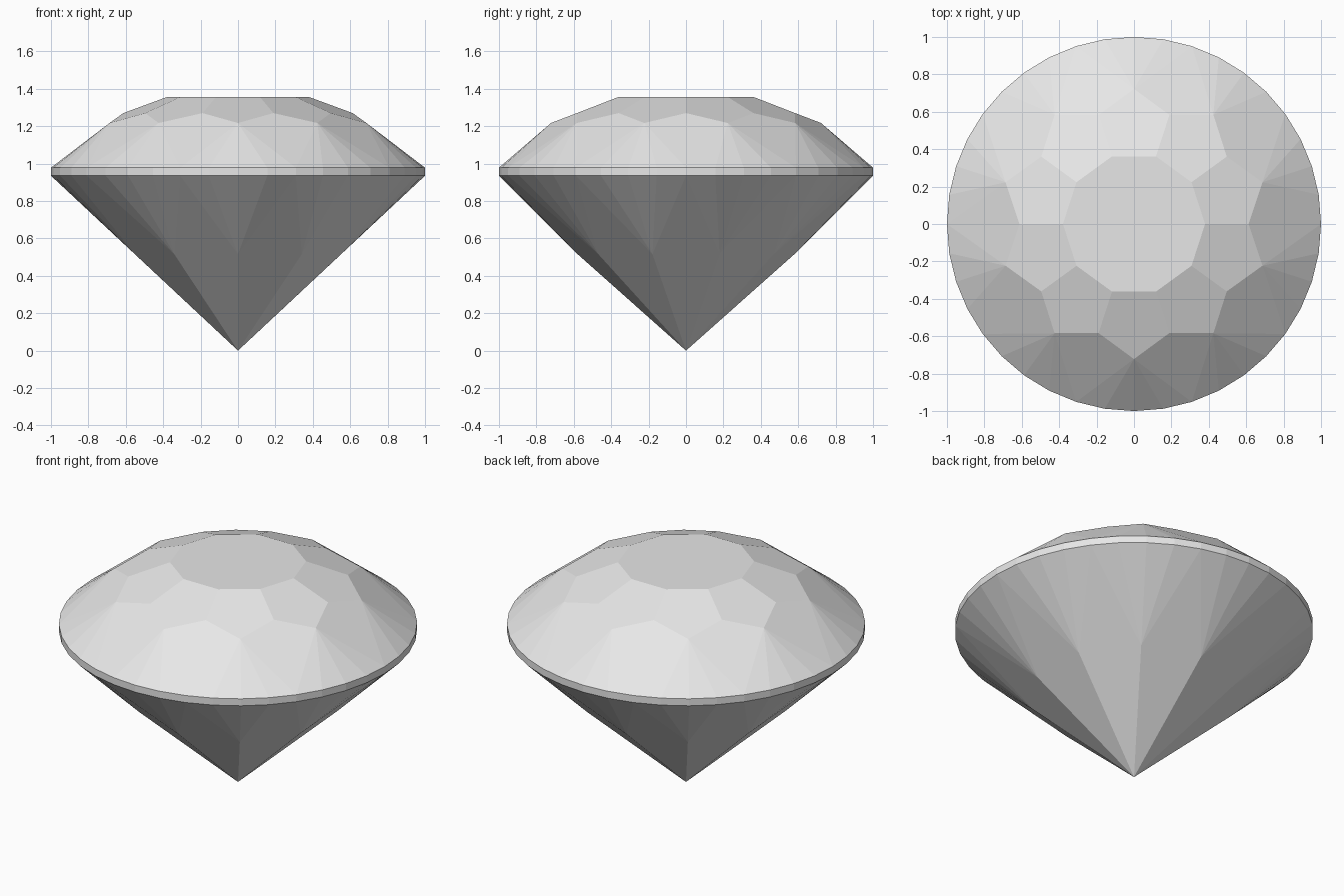
import bpy
import bmesh
from math import sin, cos, radians

cube = bpy.data.objects.get("Cube")
if cube:
    bpy.data.objects.remove(cube, do_unlink=True)

FOLD = 10            # rotational symmetry of the cut
FAN = 4              # girdle segments per fold
SIDES = FOLD * FAN

# Single stone colour
stone = bpy.data.materials.new("pale_grey_stone")
stone.use_nodes = True
colour = (0.8, 0.8, 0.8, 1.0)
stone.diffuse_color = colour
stone.node_tree.nodes["Principled BSDF"].inputs["Base Color"].default_value = colour

bm = bmesh.new()


def ring(count, radius, z, offset=0.0):
    """Evenly spaced vertices; offset is in degrees."""
    angles = [radians(offset + 360 * i / count) for i in range(count)]
    return [bm.verts.new((radius * cos(a), radius * sin(a), z)) for a in angles]


half = 180 / FOLD
table = ring(FOLD, 0.38, 1.356)
star = ring(FOLD, 0.613, 1.27)
shoulder = ring(FOLD, 0.722, 1.217, half)
girdle_top = ring(SIDES, 1.0, 0.978)
girdle_bottom = ring(SIDES, 1.0, 0.935)
waist = ring(FOLD, 0.58, 0.516, half)
culet = bm.verts.new((0, 0, 0))

# Flat table on top
bm.faces.new(table)

for i in range(FOLD):
    j = (i + 1) % FOLD
    g = i * FAN
    # Crown: five-sided upper facet and kite facet
    bm.faces.new((table[i], star[i], shoulder[i], star[j], table[j]))
    bm.faces.new((star[i], shoulder[i - 1], girdle_top[g], shoulder[i]))
    # Pavilion: long kite facet down to the point
    bm.faces.new((culet, waist[i], girdle_bottom[g], waist[i - 1]))
    # Fans of narrow facets meeting the girdle, and the girdle band
    for k in range(g, g + FAN):
        n = (k + 1) % SIDES
        bm.faces.new((shoulder[i], girdle_top[k], girdle_top[n]))
        bm.faces.new((girdle_top[k], girdle_bottom[k], girdle_bottom[n], girdle_top[n]))
        bm.faces.new((waist[i], girdle_bottom[n], girdle_bottom[k]))

bmesh.ops.recalc_face_normals(bm, faces=bm.faces)
mesh = bpy.data.meshes.new("cut_gem")
bm.to_mesh(mesh)
bm.free()
mesh.materials.append(stone)
gem = bpy.data.objects.new("cut_gem", mesh)
bpy.context.collection.objects.link(gem)
